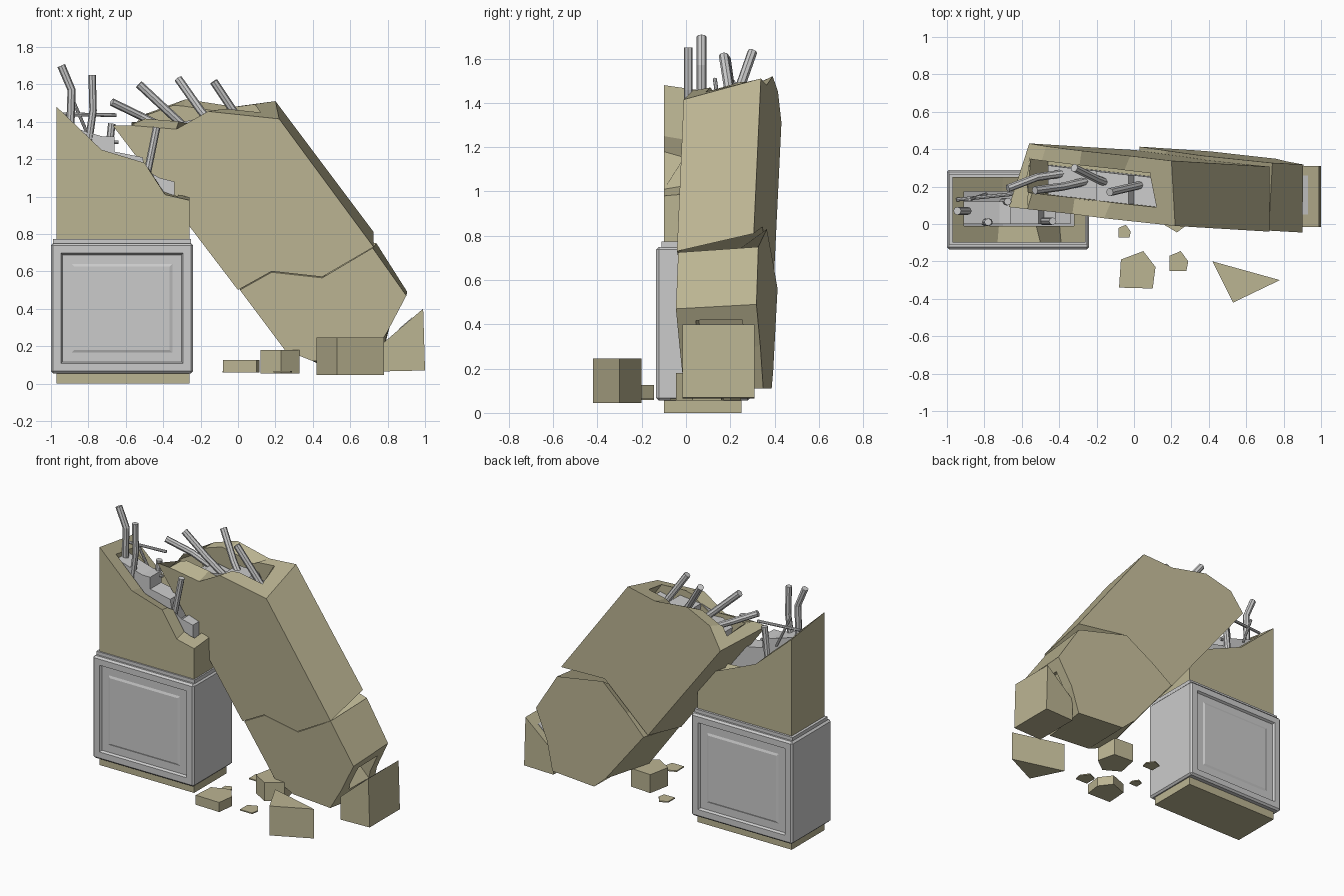
import bpy, bmesh
from mathutils import Vector

if "Cube" in bpy.data.objects:
    bpy.data.objects.remove(bpy.data.objects["Cube"])

olive = bpy.data.materials.new("olive_stone")
olive.diffuse_color = (0.5, 0.46, 0.29, 1)
olive.use_nodes = True
olive.node_tree.nodes["Principled BSDF"].inputs["Base Color"].default_value = olive.diffuse_color


def finish(bm, name, mat=None):
    bmesh.ops.recalc_face_normals(bm, faces=bm.faces)
    me = bpy.data.meshes.new(name)
    bm.to_mesh(me)
    bm.free()
    ob = bpy.data.objects.new(name, me)
    bpy.context.collection.objects.link(ob)
    if mat:
        me.materials.append(mat)
    return ob


def loft(name, a, b, mat=None):
    """Closed solid between two matching rings of points."""
    bm = bmesh.new()
    va = [bm.verts.new(p) for p in a]
    vb = [bm.verts.new(p) for p in b]
    n = len(va)
    for i in range(n):
        j = (i + 1) % n
        bm.faces.new((va[i], va[j], vb[j], vb[i]))
    bm.faces.new(va)
    bm.faces.new(vb[::-1])
    bmesh.ops.triangulate(bm, faces=[f for f in bm.faces if len(f.verts) > 4])
    return finish(bm, name, mat)


def cut(ob, cutter):
    m = ob.modifiers.new("hollow", 'BOOLEAN')
    m.operation, m.object, m.solver = 'DIFFERENCE', cutter, 'EXACT'
    bpy.context.view_layer.objects.active = ob
    bpy.ops.object.modifier_apply(modifier=m.name)
    bpy.data.objects.remove(cutter)


def at_y(pts, y):
    return [(x, y, z) for x, z in pts]


def at_z(pts, z):
    return [(x, y, z) for x, y in pts]


def tilted(pts, off):
    """Profile seen from the front, placed on the slab's skewed plane."""
    return [(x, 0.068 - 0.112 * x - 0.038 * z + off, z) for x, z in pts]


def box(x0, x1, y0, y1, z0, z1):
    bm = bmesh.new()
    bmesh.ops.create_cube(bm, size=1)
    for v in bm.verts:
        v.co = ((x0 + x1) / 2 + v.co.x * (x1 - x0), (y0 + y1) / 2 + v.co.y * (y1 - y0),
                (z0 + z1) / 2 + v.co.z * (z1 - z0))
    return bm


# Standing broken pillar: hollow shell with a stepped core
front = [(-.97, 0), (-.97, 1.48), (-.73, 1.25), (-.50, 1.18), (-.39, 1.01), (-.26, .98), (-.26, 0)]
back = [(-.97, 0), (-.97, 1.43), (-.70, 1.19), (-.59, 1.08), (-.42, 1.07), (-.26, 1.01), (-.26, 0)]
pillar = loft("pillar_stump", at_y(front, -.10), at_y(back, .25), olive)
cut(pillar, finish(box(-.91, -.32, -.01, .175, .85, 2), "pillar_cutter"))
core = [(-.915, .84), (-.915, 1.38), (-.79, 1.34), (-.72, 1.32), (-.66, 1.32), (-.66, 1.24),
        (-.51, 1.21), (-.48, 1.06), (-.42, 1.10), (-.34, 1.08), (-.34, .84)]
loft("pillar_core", at_y(core, 0), at_y(core, .12))
core_low = [(-.915, .84), (-.915, 1.25), (-.7, 1.1), (-.5, 1.0), (-.315, .93), (-.315, .84)]
loft("pillar_core_back", at_y(core_low, -.012), at_y(core_low, .177))

# Panelled cladding around the pillar foot
bm = box(-1, -.24, -.135, .29, .055, .75)
bmesh.ops.bevel(bm, geom=bm.edges[:], offset=.012, segments=1, affect='EDGES')
panels = [f for f in bm.faces if abs(f.normal.y) > .99]
for width, depth in ((.058, 0), (.012, -.015), (.07, 0), (.02, .006)):
    bmesh.ops.inset_individual(bm, faces=panels, thickness=width, depth=depth)
finish(bm, "cladding_box")
finish(box(-.988, -.25, -.11, .265, .745, .773), "cladding_lip")

# Upper fallen slab, hollow at its broken top
front = [(-.67, 1.38), (-.57, 1.38), (-.33, 1.36), (-.16, 1.455), (.22, 1.415),
         (.725, .73), (.45, .57), (.18, .60), (.0, .50)]
back = [(-.56, 1.31), (-.47, 1.45), (-.28, 1.52), (-.02, 1.48), (.20, 1.51),
        (.725, .81), (.37, .84), (.17, .69), (.01, .57)]
slab = loft("fallen_slab_upper", tilted(front, 0), tilted(back, .35), olive)
hole = [(-.70, 1.58), (-.46, 1.25), (.24, 1.28), (.0, 1.62)]
cut(slab, loft("slab_cutter", tilted(hole, .09), tilted(hole, .27)))
core = [(-.45, 1.24), (-.46, 1.34), (-.38, 1.38), (-.2, 1.36), (-.2, 1.42), (-.03, 1.425),
        (0, 1.38), (.13, 1.40), (.23, 1.27)]
loft("slab_core", tilted(core, .085), tilted(core, .245))

# Lower fallen slab, hollow at its right end
front = [(.01, .50), (.18, .595), (.45, .565), (.72, .725), (.90, .47), (.80, .28),
         (.70, .12), (.40, .12), (.25, .18)]
back = [(.03, .56), (.17, .68), (.37, .83), (.74, .75), (.905, .49), (.81, .30),
        (.76, .11), (.42, .11), (.33, .19)]
lower = loft("fallen_slab_lower", tilted(front, .005), tilted(back, .37), olive)
hole = [(.93, .38), (.84, .20), (.70, .33), (.78, .48)]
cut(lower, loft("end_cutter", tilted(hole, .09), tilted(hole, .30)))

# Corner chunk with a patch of core on its slope
chunk = [(.78, .065), (.78, .22), (.99, .40), (1.0, .07)]
loft("corner_chunk", at_y(chunk, -.015), at_y(chunk, .31), olive)
patch = [(.86, .27), (.86, .293), (.93, .353), (.93, .27)]
loft("corner_core", at_y(patch, .05), at_y(patch, .26))

# Loose rubble blocks: outline from above, bottom and top height
rubble = [
    ([(.42, -.20), (.78, -.30), (.53, -.42)], .045, .245),
    ([(-.08, -.34), (.10, -.345), (.115, -.23), (.05, -.145), (-.07, -.19)], .06, .125),
    ([(.12, .02), (.23, -.045), (.33, .03), (.30, .16), (.15, .17)], .055, .18),
]
for i, (outline, z0, z1) in enumerate(rubble):
    loft(f"rubble_block_{i + 1}", at_z(outline, z0), at_z(outline, z1), olive)

# Thin flakes
flake = [(-.05, -.05), (.04, -.05), (.05, .0), (.01, .055), (-.05, .03)]
for i, (x, y, s) in enumerate([(.24, -.20, 1), (-.05, -.04, .65), (.02, .20, .9)]):
    pts = [(x + a * s, y + b * s) for a, b in flake]
    loft(f"flake_{i + 1}", at_z(pts, .058), at_z(pts, .066), olive)

# Bent reinforcing bars: radius and path
bars = [
    (.022, [(-.90, .07, 1.25), (-.89, .07, 1.57), (-.945, .07, 1.70)]),
    (.020, [(-.80, .01, 1.28), (-.775, .01, 1.46), (-.78, .01, 1.65)]),
    (.010, [(-.95, .13, 1.44), (-.65, .16, 1.435)]),
    (.009, [(-.88, .13, 1.51), (-.79, .16, 1.30)]),
    (.020, [(-.70, .12, 1.15), (-.675, .12, 1.39)]),
    (.009, [(-.73, .10, 1.29), (-.64, .11, 1.29)]),
    (.020, [(-.49, .015, 1.10), (-.435, .015, 1.37)]),
    (.021, [(-.38, .27, 1.36), (-.52, .25, 1.43), (-.675, .19, 1.505)]),
    (.022, [(-.25, .23, 1.34), (-.38, .20, 1.46), (-.53, .18, 1.60)]),
    (.022, [(-.12, .21, 1.36), (-.20, .24, 1.46), (-.32, .30, 1.63)]),
    (.022, [(.04, .21, 1.36), (-.13, .17, 1.615)]),
]
for i, (r, path) in enumerate(bars):
    bm = bmesh.new()
    pts = [Vector(p) for p in path]
    rings = []
    for k, p in enumerate(pts):
        d = pts[min(k + 1, len(pts) - 1)] - pts[max(k - 1, 0)]
        ref = Vector((0, 1, 0))
        u = d.cross(ref).normalized()
        rot = d.normalized().cross(u)
        ring = []
        for c, s in ((1, 0), (.7, .7), (0, 1), (-.7, .7), (-1, 0), (-.7, -.7), (0, -1), (.7, -.7)):
            ring.append(bm.verts.new(p + u * (r * c) + rot * (r * s)))
        rings.append(ring)
    for a, b in zip(rings, rings[1:]):
        for k in range(8):
            bm.faces.new((a[k], a[(k + 1) % 8], b[(k + 1) % 8], b[k]))
    bm.faces.new(rings[0])
    bm.faces.new(rings[-1][::-1])
    finish(bm, f"rebar_{i + 1}")
